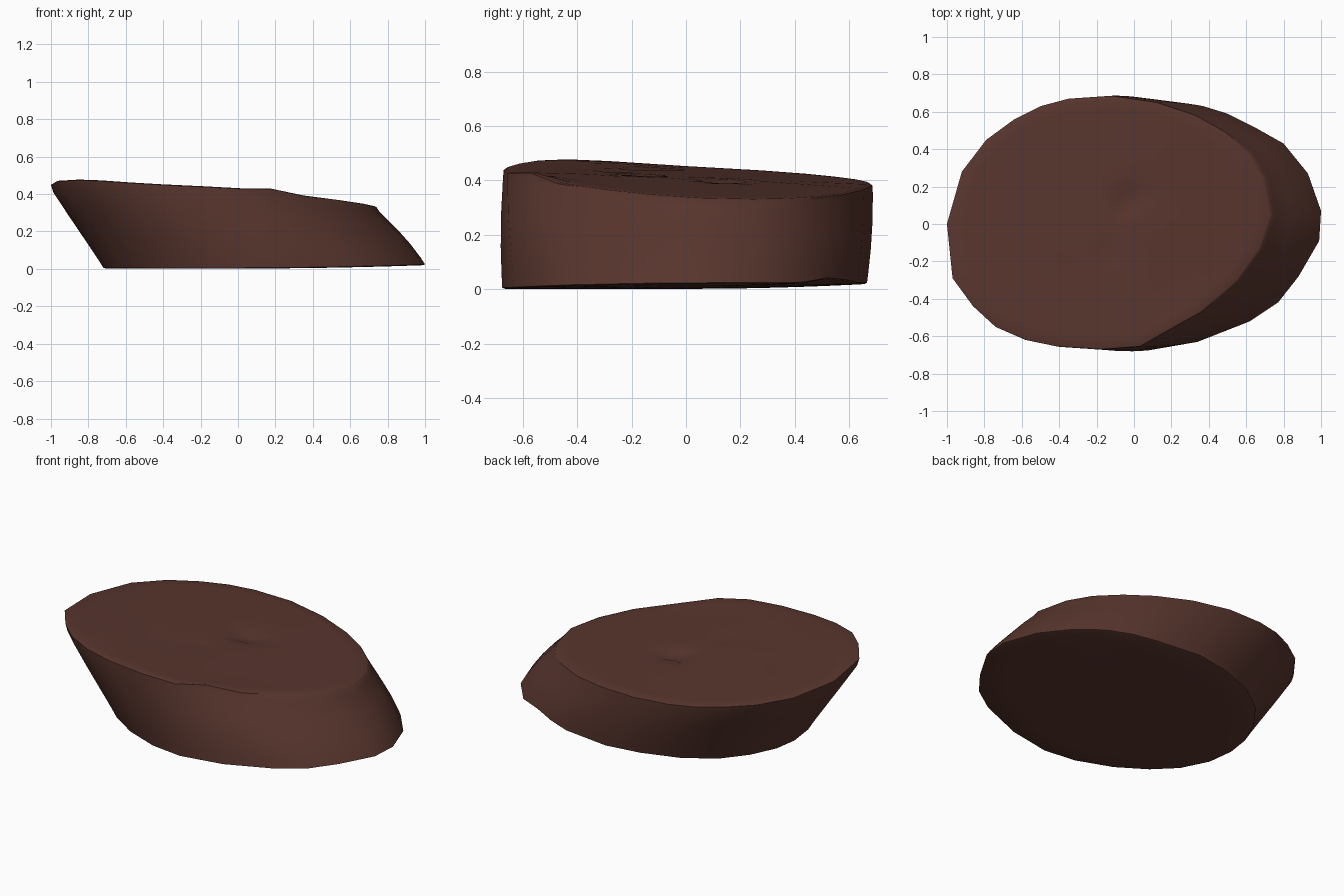
import bpy, bmesh, math
from mathutils import Vector

if "Cube" in bpy.data.objects:
    bpy.data.objects.remove(bpy.data.objects["Cube"])

# Outlines of the two cut faces, counter-clockwise from +x
TOP = [(.74, .05), (.70, .25), (.62, .38), (.49, .49), (.33, .58), (.12, .65),
       (-.12, .685), (-.35, .67), (-.50, .63), (-.64, .56), (-.79, .45), (-.92, .28),
       (-1, 0), (-.97, -.29), (-.86, -.44), (-.74, -.55), (-.58, -.62), (-.41, -.655),
       (-.18, -.67), (.03, -.655), (.18, -.57), (.36, -.47), (.56, -.30), (.68, -.13)]
BOTTOM = [(1, .07), (.93, .27), (.80, .43), (.64, .52), (.50, .59), (.37, .63),
          (.08, .665), (-.13, .63), (-.35, .55), (-.52, .43), (-.63, .28), (-.70, .12),
          (-.72, -.02), (-.70, -.18), (-.62, -.34), (-.5, -.46), (-.33, -.57), (-.12, -.65),
          (.08, -.675), (.34, -.63), (.62, -.52), (.77, -.42), (.88, -.28), (.99, -.09)]
N = len(TOP)


def spot(x, y, cx, cy, r):
    return math.exp(-((x - cx) ** 2 + (y - cy) ** 2) / r ** 2)


def top_z(x, y):
    z = .407 - .045 * x - .04 * y - .05 * max(0, x)
    z += .015 * spot(x, y, -.85, -.45, .3)     # lifted corner
    z -= .03 * spot(x, y, -.02, .13, .07)      # thumb-sized dent
    z -= .012 * spot(x, y, -.62, -.14, .05)    # small scrapes
    z -= .012 * spot(x, y, -.38, -.27, .05)
    z -= .01 * spot(x, y, -.15, -.16, .05)
    return z + .02 * spot(x, y, .2, -.57, .06)  # raised burr on the rim


def bottom_z(x, y):
    z = .002 + .018 * max(0, x) ** 2 + .04 * max(0, y) ** 2
    return z + .02 * spot(x, y, .60, .54, .14)  # chipped edge


bm = bmesh.new()


def ring(points):
    return [bm.verts.new(p) for p in points]


def bridge(a, b):
    for i in range(N):
        j = (i + 1) % N
        bm.faces.new((a[i], a[j], b[j], b[i]))


def cap_rings(outline, centre, zf, scales, rim):
    """Scaled copies of an outline; the outermost is shifted by rim to soften the edge."""
    out = []
    for s in scales:
        pts = [(centre[0] + (x - centre[0]) * s, centre[1] + (y - centre[1]) * s)
               for x, y in outline]
        shift = rim if s == 1 else 0
        out.append(ring([(x, y, zf(x, y) + shift) for x, y in pts]))
    return out


def close(loop, centre, zf, up):
    c = bm.verts.new((*centre, zf(*centre)))
    for i in range(N):
        a, b = loop[i], loop[(i + 1) % N]
        bm.faces.new((a, b, c) if up else (b, a, c))


# Bottom face, from the middle out to the rim
cb, ct = (.14, 0), (-.13, 0)
rings = cap_rings(BOTTOM, cb, bottom_z, [.4, .8, .985, 1], .004)
close(rings[0], cb, bottom_z, False)

# Leaning side wall: height fraction and lean fraction
for t, h in ((.12, .10), (.35, .33), (.62, .62), (.9, .94)):
    pts = []
    for (bx, by), (tx, ty) in zip(BOTTOM, TOP):
        z0, z1 = bottom_z(bx, by), top_z(tx, ty)
        p = Vector((bx, by)).lerp(Vector((tx, ty)), h) * (1 + .012 * math.sin(math.pi * t))
        pts.append((max(-1, min(1, p.x)), p.y, z0 + (z1 - z0) * t))
    rings.append(ring(pts))

# Top face, from the rim into the middle
high = cap_rings(TOP, ct, top_z,
                 [1, .985, .9, .8, .68, .56, .45, .35, .26, .18, .1], -.004)
rings += high
for a, b in zip(rings, rings[1:]):
    bridge(a, b)
close(high[-1], ct, top_z, True)
bmesh.ops.recalc_face_normals(bm, faces=bm.faces[:])

mesh = bpy.data.meshes.new("slice")
bm.to_mesh(mesh)
bm.free()
slab = bpy.data.objects.new("slanted_slice", mesh)
bpy.context.collection.objects.link(slab)

mat = bpy.data.materials.new("reddish brown")
mat.diffuse_color = (.098, .036, .027, 1)
mat.use_nodes = True
mat.node_tree.nodes["Principled BSDF"].inputs["Base Color"].default_value = mat.diffuse_color
mesh.materials.append(mat)

bpy.context.view_layer.objects.active = slab
slab.select_set(True)
bpy.ops.object.shade_smooth_by_angle(angle=math.radians(40))
